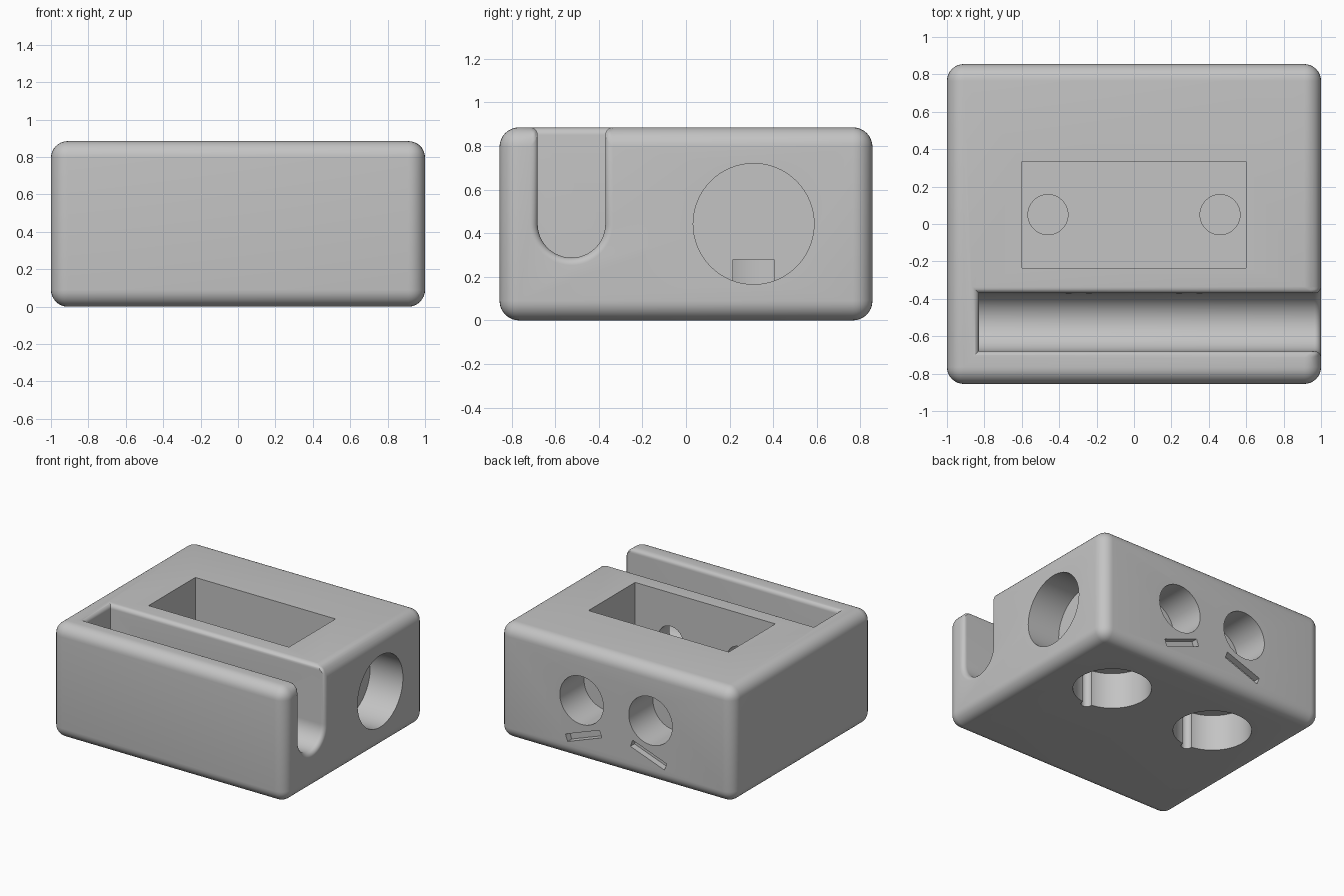
import bpy, bmesh, math
from mathutils import Matrix, Vector

cube = bpy.data.objects.get("Cube")
if cube:
    bpy.data.objects.remove(cube, do_unlink=True)

HX, HY, H = 1.0, 0.855, 0.885      # half width, half depth, height
ROUND, RIM = 0.09, 0.035           # outer rounding, groove rim rounding
MID = H / 2

grey = bpy.data.materials.new("light grey")
grey.use_nodes = True
colour = (0.55, 0.55, 0.55, 1)
grey.diffuse_color = colour
grey.node_tree.nodes["Principled BSDF"].inputs["Base Color"].default_value = colour


def make(name, bm):
    bmesh.ops.recalc_face_normals(bm, faces=bm.faces)
    mesh = bpy.data.meshes.new(name)
    bm.to_mesh(mesh)
    bm.free()
    mesh.materials.append(grey)
    ob = bpy.data.objects.new(name, mesh)
    bpy.context.collection.objects.link(ob)
    return ob


def box(name, lo, hi, turn=0):
    """Box between two corners, turned about y through its centre."""
    lo, hi = Vector(lo), Vector(hi)
    bm = bmesh.new()
    m = (Matrix.Translation((lo + hi) / 2) @ Matrix.Rotation(turn, 4, 'Y')
         @ Matrix.Diagonal((*(hi - lo), 1)))
    bmesh.ops.create_cube(bm, size=1, matrix=m)
    return make(name, bm)


def rod(name, a, b, r):
    """Cylinder from point a to point b."""
    a, b = Vector(a), Vector(b)
    bm = bmesh.new()
    m = Matrix.Translation((a + b) / 2) @ (b - a).to_track_quat('Z', 'Y').to_matrix().to_4x4()
    bmesh.ops.create_cone(bm, cap_ends=True, segments=64, radius1=r, radius2=r,
                          depth=(b - a).length, matrix=m)
    return make(name, bm)


def apply(mod):
    bpy.context.view_layer.objects.active = block
    bpy.ops.object.modifier_apply(modifier=mod.name)


def cut(cutter):
    cutter.hide_render = True
    mod = block.modifiers.new("cut", 'BOOLEAN')
    mod.operation, mod.solver, mod.object = 'DIFFERENCE', 'EXACT', cutter
    apply(mod)
    bpy.data.objects.remove(cutter, do_unlink=True)


block = box("holder_block", (-HX, -HY, 0), (HX, HY, H))

# U-shaped groove, closed at one end
gy, gr, gx, n = -0.525, 0.155, -0.83, 32
bm = bmesh.new()
outline = [(gy + gr, H + 0.2)]
outline += [(gy + gr * math.cos(i * math.pi / n), MID - gr * math.sin(i * math.pi / n))
            for i in range(n + 1)]
outline += [(gy - gr, H + 0.2)]
face = bm.faces.new([bm.verts.new((gx, y, z)) for y, z in outline])
ext = bmesh.ops.extrude_face_region(bm, geom=[face])
bmesh.ops.translate(bm, vec=(HX - gx + 0.2, 0, 0),
                    verts=[v for v in ext["geom"] if isinstance(v, bmesh.types.BMVert)])
cut(make("groove_cutter", bm))

# Round the outer edges fully and the groove rim lightly
bm = bmesh.new()
bm.from_mesh(block.data)
bmesh.ops.dissolve_limit(bm, angle_limit=0.01, verts=bm.verts, edges=bm.edges)
weight = bm.edges.layers.float.new("bevel_weight_edge")


def outer(f):
    c = f.calc_center_median()
    nrm = f.normal
    return max(abs(nrm.x), abs(nrm.y), abs(nrm.z)) > 0.999 and any(
        all(abs(p) < 1e-4 for p in side) for side in (
            [abs(v.co.x) - HX for v in f.verts],
            [abs(v.co.y) - HY for v in f.verts],
            [abs(v.co.z - MID) - MID for v in f.verts]))


for e in bm.edges:
    if len(e.link_faces) == 2 and e.calc_face_angle() > 0.5:
        e[weight] = (0, RIM / ROUND, 1)[sum(outer(f) for f in e.link_faces)]
bm.to_mesh(block.data)
bm.free()
bev = block.modifiers.new("rounding", 'BEVEL')
bev.limit_method, bev.width, bev.segments = 'WEIGHT', ROUND, 8
apply(bev)

# Rectangular top pocket and the round recess in the side
cut(box("pocket_cutter", (-0.6, -0.235, 0.35), (0.6, 0.335, H + 0.2)))
cut(rod("side_recess_cutter", (0.72, 0.31, MID), (HX + 0.2, 0.31, MID), 0.277))

for s in (-1, 1):
    # Bottom recess with a narrow wall channel, and a well in the pocket floor
    cut(rod("base_recess_cutter", (s * 0.46, 0.31, -0.2), (s * 0.46, 0.31, 0.28), 0.277))
    cut(rod("channel_cutter", (s * 0.46, 0.03, -0.2), (s * 0.46, 0.03, 0.28), 0.04))
    cut(rod("well_cutter", (s * 0.46, 0.05, 0.31), (s * 0.46, 0.05, 0.45), 0.107))
    # Round recess and slanted slit in the back
    cut(rod("back_recess_cutter", (s * 0.295, 0.56, 0.47), (s * 0.295, HY + 0.2, 0.47), 0.186))
    cut(box("slit_cutter", (s * 0.278 - 0.155, HY - 0.05, 0.172),
            (s * 0.278 + 0.155, HY + 0.2, 0.228), s * math.radians(20)))
    # Small hole from the groove into the pocket
    cut(rod("passage_cutter", (s * 0.295, gy, 0.52), (s * 0.295, -0.15, 0.52), 0.107))

block.data.materials.clear()
block.data.materials.append(grey)
for p in block.data.polygons:
    p.material_index = 0
bpy.ops.object.select_all(action='DESELECT')
block.select_set(True)
bpy.context.view_layer.objects.active = block
bpy.ops.object.shade_smooth_by_angle(angle=math.radians(30))
